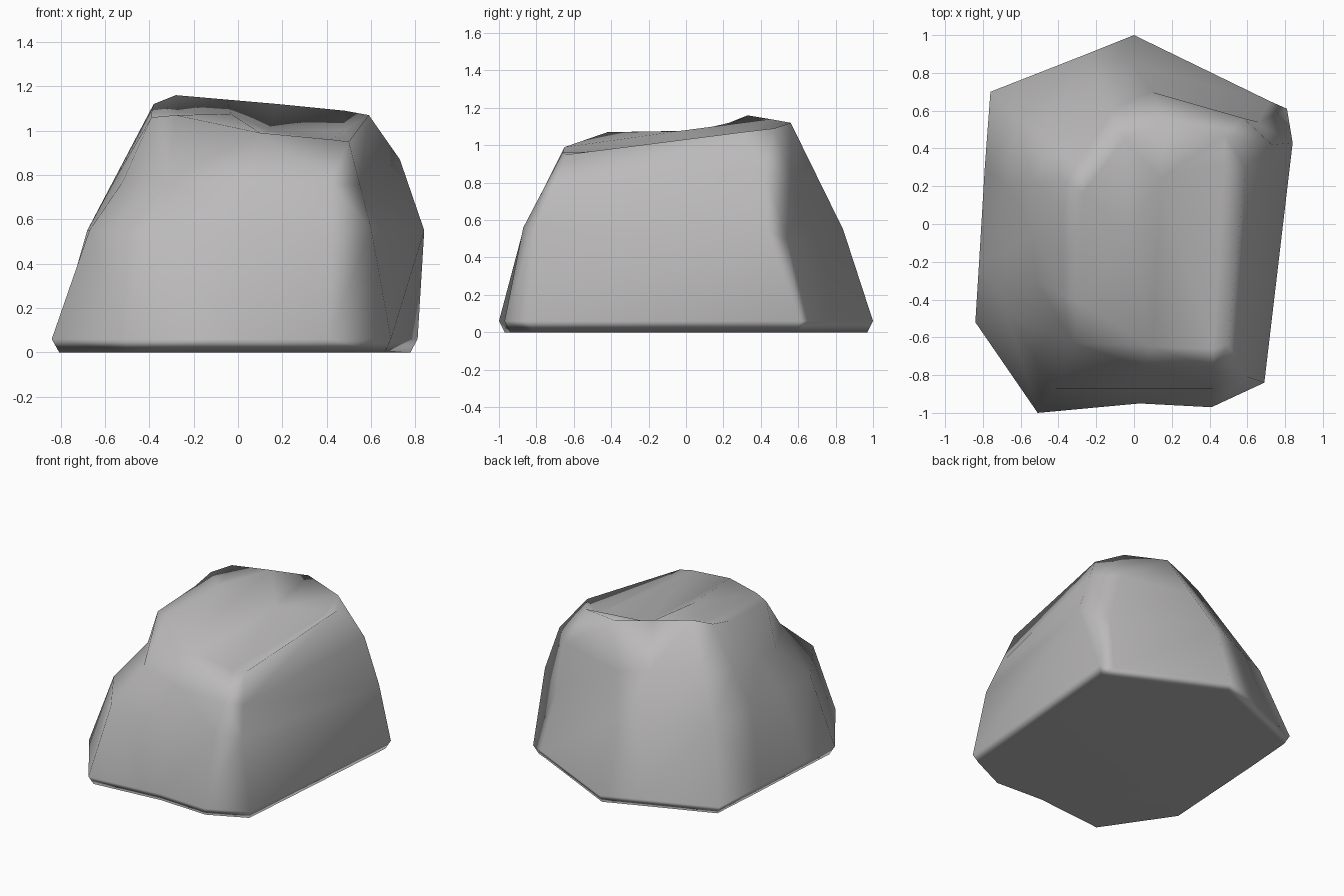
import bpy
import bmesh
from mathutils import Vector

default_cube = bpy.data.objects.get("Cube")
if default_cube:
    bpy.data.objects.remove(default_cube, do_unlink=True)

# Single stone colour
stone = bpy.data.materials.new("stone_grey")
stone.use_nodes = True
stone_colour = (0.5, 0.49, 0.49, 1)
stone.diffuse_color = stone_colour
stone.node_tree.nodes["Principled BSDF"].inputs["Base Color"].default_value = stone_colour

# Outlines, counter-clockwise from the left end of the front
foot_outline = [(-.84, -.52), (-.51, -1), (.03, -.95), (.41, -.97), (.69, -.84),
                (.81, .61), (.72, .65), (0, 1), (-.25, .9), (-.76, .7),
                (-.79, .3), (-.82, -.2)]
waist_outline = [(-.67, -.48, .55), (-.42, -.87, .55), (0, -.87, .55), (.42, -.87, .56),
                 (.6, -.81, .56), (.84, .43, .55), (.66, .54, .5), (0, .84, .55),
                 (-.2, .76, .56), (-.62, .56, .57), (-.68, .2, .55), (-.68, -.15, .55)]
rim_outline = [(-.39, -.37, 1.06), (-.28, -.42, 1.07), (.1, -.65, .99), (.42, -.66, .96),
               (.5, -.64, .95), (.59, .3, 1.07), (.48, .47, 1.09), (.18, .56, 1.12),
               (-.05, .45, 1.14), (-.28, .33, 1.16), (-.38, .23, 1.12), (-.39, .06, 1.08)]

# Derived underside, and the shoulder between waist and rim with its knobs and dents
foot = [Vector((x, y, .06)) for x, y in foot_outline]
underside = [Vector((p.x * .96, p.y * .97, 0)) for p in foot]
waist = [Vector(p) for p in waist_outline]
rim = [Vector(p) for p in rim_outline]
shoulder = [low.lerp(high, .5) for low, high in zip(waist, rim)]
knobs = {0: (-.52, -.3, .77), 1: (-.32, -.63, .78), 5: (.73, .42, .87), 6: (.58, .56, .85)}
for index, position in knobs.items():
    shoulder[index] = Vector(position)


def add_ring(mesh_builder, points):
    return [mesh_builder.verts.new(point) for point in points]


def bridge(mesh_builder, lower, upper):
    count = len(lower)
    for i in range(count):
        j = (i + 1) % count
        mesh_builder.faces.new((lower[i], lower[j], upper[j], upper[i]))


# Stack the rings into the boulder's sides and base
builder = bmesh.new()
rings = [add_ring(builder, points) for points in (underside, foot, waist, shoulder, rim)]
for lower, upper in zip(rings, rings[1:]):
    bridge(builder, lower, upper)
builder.faces.new(list(reversed(rings[0])))
bmesh.ops.triangulate(builder, faces=[f for f in builder.faces if len(f.verts) == 4],
                      quad_method='SHORT_EDGE')

# Broken top: rim corners a to l, ridge p, left ledge q, sunken gully r and s
corners = dict(zip("abcdefghijkl", rings[-1]))
corners["p"] = builder.verts.new((-.03, -.045, 1.075))
corners["q"] = builder.verts.new((-.27, .165, 1.08))
corners["r"] = builder.verts.new((.14, .24, 1))
corners["s"] = builder.verts.new((.476, .33, 1))
facets = "laq abq bpq bcp cdr crp des dsr efs fgs grs ghr hir ipr ijq iqp jkq klq"
for facet in facets.split():
    builder.faces.new([corners[letter] for letter in facet])

bmesh.ops.recalc_face_normals(builder, faces=builder.faces)
mesh = bpy.data.meshes.new("boulder")
builder.to_mesh(mesh)
builder.free()
mesh.materials.append(stone)

boulder = bpy.data.objects.new("boulder", mesh)
bpy.context.collection.objects.link(boulder)

# Soft shading led by the large faces
mesh.shade_smooth()
weighting = boulder.modifiers.new("large_face_shading", 'WEIGHTED_NORMAL')
weighting.mode = 'FACE_AREA'
